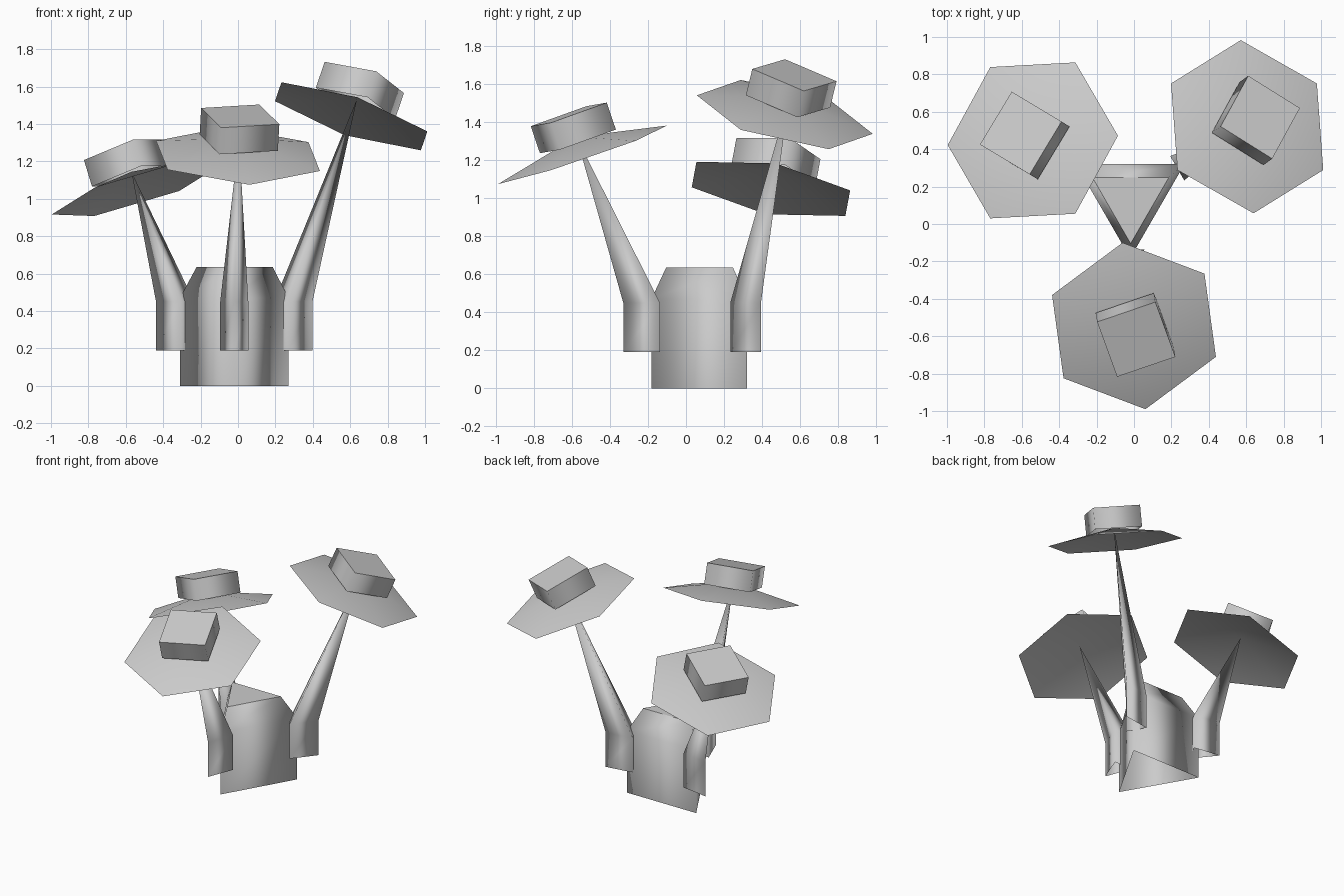
import bpy, bmesh
from math import radians, cos, sin, pi
from mathutils import Vector, Matrix

cube = bpy.data.objects.get("Cube")
if cube:
    bpy.data.objects.remove(cube)

grey = bpy.data.materials.new("plain_grey")
grey.use_nodes = True
grey.diffuse_color = (0.6, 0.6, 0.6, 1)
grey.node_tree.nodes["Principled BSDF"].inputs["Base Color"].default_value = (0.6, 0.6, 0.6, 1)


def loft(name, rings, tip=None, cap=False, matrix=Matrix()):
    """Smooth open tube through rings of points, ending in a point or a flat cap."""
    bm = bmesh.new()
    loops = [[bm.verts.new(p) for p in ring] for ring in rings]
    n = len(loops[0])
    for low, high in zip(loops, loops[1:]):
        for i in range(n):
            j = (i + 1) % n
            bm.faces.new((low[i], low[j], high[j], high[i]))
    if tip is not None:
        end = bm.verts.new(tip)
        for i in range(n):
            bm.faces.new((loops[-1][i], loops[-1][(i + 1) % n], end))
    for face in bm.faces:
        face.smooth = True
    if cap:
        bm.faces.new(loops[-1]).smooth = False
    bm.transform(matrix)
    mesh = bpy.data.meshes.new(name)
    bm.to_mesh(mesh)
    bm.free()
    mesh.materials.append(grey)
    obj = bpy.data.objects.new(name, mesh)
    bpy.context.collection.objects.link(obj)
    return obj


def polygon(sides, radius, z, turn=0.0, centre=(0, 0)):
    return [Vector((centre[0] + radius * cos(turn + 2 * pi * i / sides),
                    centre[1] + radius * sin(turn + 2 * pi * i / sides), z))
            for i in range(sides)]


def tilted_frame(centre, normal, azimuth):
    """Frame with z along the normal and x heading towards the azimuth."""
    z = Vector(normal).normalized()
    a = radians(azimuth)
    x = Vector((cos(a), sin(a), 0))
    x = (x - z * x.dot(z)).normalized()
    y = z.cross(x)
    return Matrix.Translation(centre) @ Matrix((x, y, z)).transposed().to_4x4()


# Three-sided base with a chamfered top
hub = Vector((-0.02, 0.153, 0))
loft("base", [polygon(3, 0.335, 0, -pi / 2, hub),
              polygon(3, 0.335, 0.47, -pi / 2, hub),
              polygon(3, 0.235, 0.635, -pi / 2, (-0.018, 0.13))], cap=True)

# Stems with hats: name, rim centre, hat normal, brim azimuth, crown azimuth, stem turn
hats = [
    ("front", (0.0, -0.545, 1.229), (0.056, -0.339, 1), -82, 20, 0),
    ("left", (0.605, 0.52, 1.441), (0.337, 0.244, 1), 90, 58, 120),
    ("right", (-0.541, 0.447, 1.05), (-0.305, 0.186, 1), 180, 59, 240),
]
for name, centre, normal, brim_turn, crown_turn, stem_turn in hats:
    brim_frame = tilted_frame(centre, normal, brim_turn)
    crown_frame = tilted_frame(centre, normal, crown_turn)
    apex = Vector((0, 0, 0.1))

    # Wedge foot tapering to a point under the hat
    spin = Matrix.Rotation(radians(stem_turn), 3, 'Z')
    foot = [hub + spin @ Vector(p) for p in ((0, -0.483, 0), (0.075, -0.29, 0), (-0.075, -0.29, 0))]
    rings = [[p + Vector((0, 0, z)) for p in foot] for z in (0.19, 0.45)]
    loft(name + "_stem", rings, tip=brim_frame @ apex)

    # Shallow six-sided brim and square crown
    loft(name + "_brim", [polygon(6, 0.475, 0)], tip=apex, matrix=brim_frame)
    loft(name + "_crown", [polygon(4, 0.233, z, pi / 4) for z in (0.075, 0.225)],
         cap=True, matrix=crown_frame)
